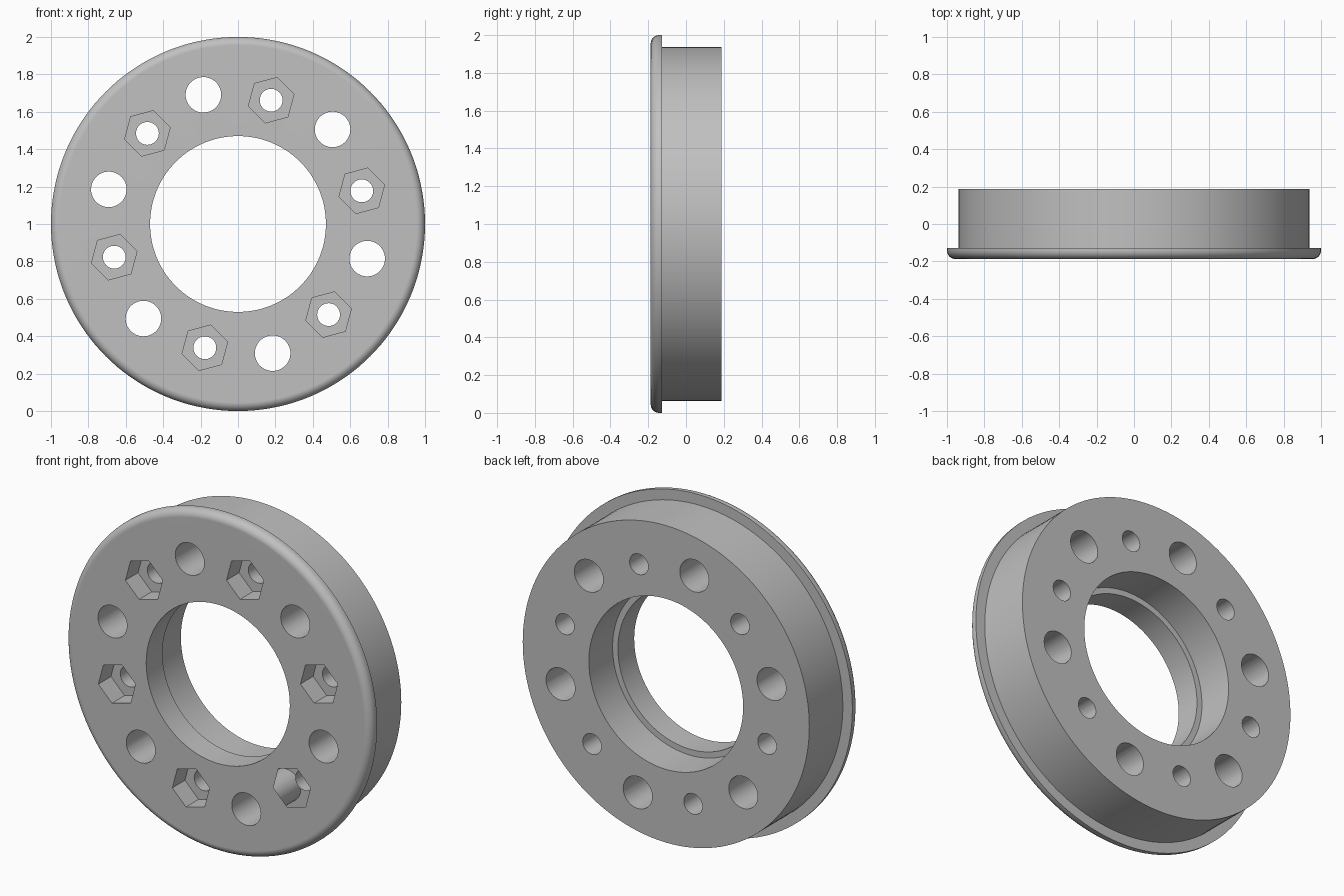
import bpy, bmesh, math
from mathutils import Matrix, Vector

cube = bpy.data.objects.get("Cube")
if cube:
    bpy.data.objects.remove(cube)

# Overall sizes
FRONT, BACK = -0.187, 0.187
FLANGE_BACK, BORE_STEP = -0.127, -0.035
FLANGE_R, BODY_R = 1.0, 0.938
BORE_FRONT_R, BORE_BACK_R = 0.47, 0.505
FILLET = 0.045
CENTRE = Vector((0, 0, 1))

grey = bpy.data.materials.new("plain grey")
grey.use_nodes = True
colour = (0.53, 0.53, 0.53, 1)
grey.diffuse_color = colour
grey.node_tree.nodes["Principled BSDF"].inputs["Base Color"].default_value = colour


def make_object(name, bm):
    bmesh.ops.recalc_face_normals(bm, faces=bm.faces)
    mesh = bpy.data.meshes.new(name)
    bm.to_mesh(mesh)
    bm.free()
    mesh.materials.append(grey)
    obj = bpy.data.objects.new(name, mesh)
    bpy.context.collection.objects.link(obj)
    return obj


def revolve(name, profile, steps=144):
    """Turn a closed (radius, y) outline around the y axis."""
    bm = bmesh.new()
    verts = [bm.verts.new((r, y, CENTRE.z)) for r, y in profile]
    edges = [bm.edges.new((a, b)) for a, b in zip(verts, verts[1:] + verts[:1])]
    bmesh.ops.spin(bm, geom=verts + edges, cent=CENTRE, axis=(0, 1, 0),
                   angle=math.tau, steps=steps, use_merge=True)
    bmesh.ops.remove_doubles(bm, verts=bm.verts, dist=1e-5)
    return make_object(name, bm)


def cutter(name, pitch, first_angle, radius, y0, y1, sides, twist=0):
    """Six prisms along y, evenly spaced on a pitch circle."""
    bm = bmesh.new()
    for k in range(6):
        a = math.radians(first_angle + 60 * k)
        place = Vector((pitch * math.cos(a), (y0 + y1) / 2, 1 + pitch * math.sin(a)))
        matrix = (Matrix.Translation(place) @ Matrix.Rotation(math.pi / 2, 4, 'X')
                  @ Matrix.Rotation(math.radians(twist), 4, 'Z'))
        bmesh.ops.create_cone(bm, cap_ends=True, segments=sides, radius1=radius,
                              radius2=radius, depth=y1 - y0, matrix=matrix)
    obj = make_object(name, bm)
    obj.hide_render = True
    return obj


# Flanged ring with rounded front rim and stepped bore
rim = [(FLANGE_R - FILLET + FILLET * math.sin(t), FRONT + FILLET - FILLET * math.cos(t))
       for t in (math.pi / 2 * i / 8 for i in range(9))]
ring = revolve("flanged_ring", [(BORE_FRONT_R, FRONT)] + rim + [
    (FLANGE_R, FLANGE_BACK), (BODY_R, FLANGE_BACK), (BODY_R, BACK),
    (BORE_BACK_R, BACK), (BORE_BACK_R, BORE_STEP), (BORE_FRONT_R, BORE_STEP)])

# Through holes, bolt holes and hexagonal nut pockets
cutters = [
    cutter("through_holes", 0.715, -15, 0.095, -0.4, 0.4, 48),
    cutter("bolt_holes", 0.685, 15, 0.061, -0.4, 0.4, 40),
    cutter("nut_pockets", 0.685, 15, 0.126, -0.4, FRONT + 0.118, 6, 45),
]
bpy.ops.object.select_all(action='DESELECT')
bpy.context.view_layer.objects.active = ring
ring.select_set(True)
for c in cutters:
    cut = ring.modifiers.new(c.name, 'BOOLEAN')
    cut.operation, cut.solver, cut.object = 'DIFFERENCE', 'EXACT', c
    bpy.ops.object.modifier_apply(modifier=cut.name)
    bpy.data.objects.remove(c)

# Smooth curved walls, crisp edges, flat faces kept even
bpy.ops.object.shade_smooth_by_angle(angle=math.radians(30))
even = ring.modifiers.new("even_normals", 'WEIGHTED_NORMAL')
even.keep_sharp = True
